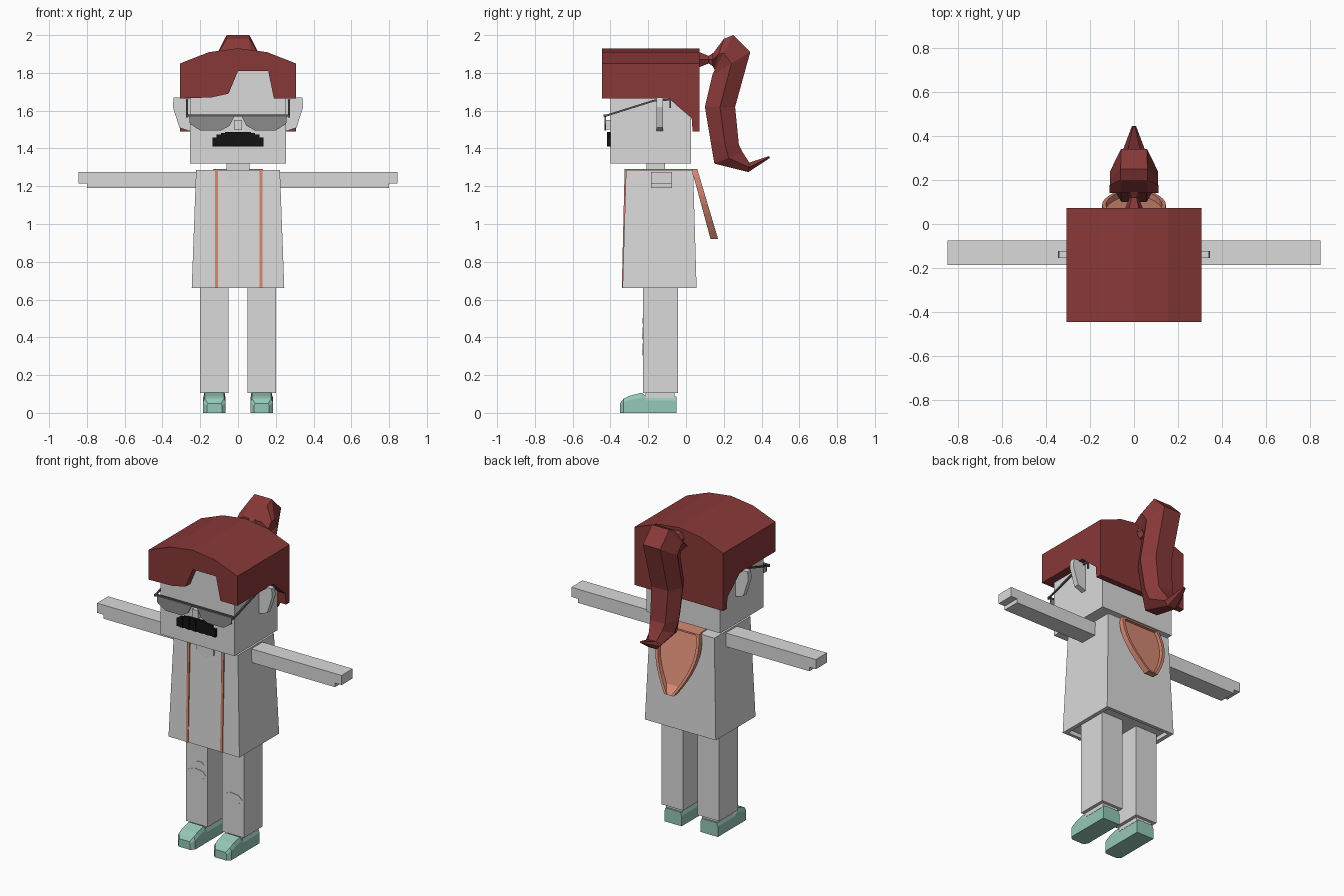
import bpy, bmesh
from math import cos, sin, pi

cube = bpy.data.objects.get("Cube")
if cube:
    bpy.data.objects.remove(cube, do_unlink=True)


def material(name, red, green, blue):
    mat = bpy.data.materials.new(name)
    mat.diffuse_color = (red, green, blue, 1)
    mat.use_nodes = True
    shader = mat.node_tree.nodes["Principled BSDF"]
    shader.inputs["Base Color"].default_value = mat.diffuse_color
    return mat


grey = material("light grey", .7, .7, .7)
maroon = material("dark red", .25, .04, .04)
salmon = material("salmon orange", .67, .25, .17)
teal = material("pale teal", .3, .58, .48)
smoke = material("smoke grey", .26, .26, .26)
charcoal = material("frame grey", .1, .1, .1)
black = material("black", .006, .006, .006)


def loft(name, mat, rings):
    """Skin a series of equal rings and close both ends."""
    bm = bmesh.new()
    rows = [[bm.verts.new(point) for point in ring] for ring in rings]
    for lower, upper in zip(rows, rows[1:]):
        for i in range(len(lower)):
            bm.faces.new((lower[i - 1], lower[i], upper[i], upper[i - 1]))
    bm.faces.new(rows[0])
    bm.faces.new(rows[-1])
    bmesh.ops.recalc_face_normals(bm, faces=bm.faces)
    mesh = bpy.data.meshes.new(name)
    bm.to_mesh(mesh)
    bm.free()
    mesh.materials.append(mat)
    bpy.context.collection.objects.link(bpy.data.objects.new(name, mesh))


def front_slab(name, mat, outline, y, side=1):
    """Extrude an outline drawn in x and z along y."""
    loft(name, mat, [[(side * x, depth, z) for x, z in outline] for depth in y])


def side_slab(name, mat, outline, x):
    """Extrude an outline drawn in y and z along x."""
    loft(name, mat, [[(across, y, z) for y, z in outline] for across in x])


def box(name, mat, x, y, z, side=1):
    left, right = x
    low, high = z
    outline = [(left, low), (right, low), (right, high), (left, high)]
    front_slab(name, mat, outline, y, side)


def both_ways(width):
    return -width, width


# Head, neck and nose
box("head", grey, x=both_ways(.255), y=(-.4, .027), z=(1.32, 1.84))
box("neck", grey, x=both_ways(.06), y=(-.21, -.11), z=(1.27, 1.33))
box("nose", grey, x=both_ways(.02), y=(-.425, -.4), z=(1.5, 1.55))

# Hair: arched cap, notched fringe and lower back
hair_width, hair_base, hair_back = .307, 1.665, .072
arch = [(t * hair_width, 1.93 - .08 * t * t) for t in (1, .5, 0, -.5, -1)]
corners = [(-hair_width, hair_base), (hair_width, hair_base)]
notch = [(-.14, 1.67), (-.05, 1.69), (0, 1.81), (.16, 1.81), (.19, hair_base)]
front_slab("hair_fringe", maroon, corners[:1] + notch + corners[1:] + arch, y=(-.445, -.36))
front_slab("hair_cap", maroon, corners + arch, y=(-.36, hair_back))
nape = [(-.09, hair_base), (-.04, 1.62), (.03, 1.56), (.035, 1.49),
        (hair_back, 1.49), (hair_back, hair_base)]
side_slab("hair_back", maroon, nape, x=both_ways(hair_width))


# Ponytail: hexagonal rings spanning an inner and an outer point
def hexagon(inner, outer, width):
    middle = [(a + b) / 2 for a, b in zip(inner, outer)]
    flat = .55 * width
    return [(-flat, *inner), (flat, *inner), (width, *middle),
            (flat, *outer), (-flat, *outer), (-width, *middle)]


loft("ponytail_tie", maroon, [hexagon((y, 1.87 - size), (y, 1.87 + size), size)
                              for y, size in ((.07, .04), (.12, .02), (.15, .04))])
inner_edge = [(.14, 1.84), (.15, 1.82), (.15, 1.81), (.14, 1.79), (.1, 1.62),
              (.13, 1.44), (.15, 1.32), (.33, 1.275), (.445, 1.35)]
outer_edge = [(.14, 1.9), (.2, 1.98), (.25, 2), (.34, 1.91), (.26, 1.62),
              (.28, 1.42), (.3, 1.38), (.335, 1.325), (.44, 1.36)]
loft("ponytail", maroon, [hexagon(inner, outer, .11 - .1 * (i / 8) ** 4)
                          for i, (inner, outer) in enumerate(zip(inner_edge, outer_edge))])


# Torso: tapered shell, recessed underneath
def torso_ring(width, z):
    front, back = (-.14 + s * .8 * width for s in both_ways(1))
    return [(-width, front, z), (width, front, z), (width, back, z), (-width, back, z)]


hem, shoulder = .66, 1.285
loft("torso", grey, [torso_ring(.22, .685), torso_ring(.22, hem),
                     torso_ring(.245, hem), torso_ring(.222, shoulder)])
neckline = [(-.06, shoulder), (-.06, 1.24), (0, 1.21), (.06, 1.24), (.06, shoulder)]
front_slab("neckline", grey, neckline, y=(-.325, -.3))

# Trim bands down the front and over the shoulders
band = [(-.34, hem), (-.325, 1.29), (.06, 1.29), (.06, 1.28), (-.315, 1.28), (-.33, hem)]
for name, x in (("right_trim", -.115), ("left_trim", .122)):
    side_slab(name, salmon, band, x=(x - .008, x + .008))


# Hanging hood: dished tongue with a raised rim, closed at its tip
def hood_ring(t):
    width = .145 * cos(1.8 * (t - .25))
    y, z = .03 + .1 * t, 1.29 - .37 * t
    rim = y + .03 + .01 * t
    floor = rim if t == 1 else y + .01
    inside = width - .018
    half = [(width, y), (width, rim), (inside, rim), (inside, floor)]
    mirrored = [(-x, depth) for x, depth in reversed(half)]
    return [(x, depth, z) for x, depth in half + mirrored]


steps = 8
loft("hood", salmon, [hood_ring(i / steps) for i in range(steps + 1)])
box("hood_collar", salmon, x=both_ways(.12), y=(-.03, .06), z=(1.28, 1.29))


# Shoe: rounded cross-section that narrows at the toe
def shoe_ring(centre, y, height):
    width = min(.06, .8 * height)
    half = [(width, 0), (width, .75 * height), (.85 * width, height)]
    mirrored = [(-x, z) for x, z in reversed(half)]
    return [(centre + x, y, z) for x, z in half + mirrored]


shoe_heights = ((-.35, .05), (-.33, .075), (-.3, .09), (-.235, .107), (-.21, .086), (-.05, .086))
sleeve = [(.21, 1.19), (.8, 1.19), (.8, 1.215), (.845, 1.215), (.845, 1.275), (.21, 1.275)]
ear = [(.25, 1.49), (.31, 1.51), (.345, 1.62), (.34, 1.67), (.25, 1.67)]
lens = [(.02, 1.57), (.26, 1.58), (.255, 1.53), (.2, 1.495), (.09, 1.495), (.045, 1.52)]
temple = [(-.434, 1.565), (-.17, 1.648), (-.08, 1.654)]
temple += [(y, z + .01) for y, z in reversed(temple)]

# Paired limbs, ears and glasses
for prefix, side in (("left_", 1), ("right_", -1)):
    front_slab(prefix + "arm", grey, sleeve, (-.185, -.075), side)
    box(prefix + "leg", grey, (.05, .2), (-.228, -.042), (.105, .7), side)
    box(prefix + "ankle", grey, (.07, .18), (-.215, -.06), (.08, .11), side)
    loft(prefix + "shoe", teal, [shoe_ring(side * .125, y, h) for y, h in shoe_heights])
    front_slab(prefix + "ear", grey, ear, (-.155, -.122), side)
    front_slab(prefix + "lens", smoke, lens, (-.432, -.424), side)
    box(prefix + "lens_rim", charcoal, (0, .275), (-.436, -.422), (1.57, 1.58), side)
    side_slab(prefix + "temple", charcoal, temple, (side * .266, side * .275))
    box(prefix + "temple_tip", charcoal, (.266, .275), (-.088, -.08), (1.615, 1.66), side)

# Torn patches on the trouser knees
for name, x, z, radius in (("right_knee_tear", -.125, .42, .065),
                           ("right_small_tear", -.105, .487, .03),
                           ("left_knee_tear", .125, .335, .065)):
    turns = [2 * pi * i / 7 for i in range(7)]
    outline = [(x + radius * cos(a), z + radius / 2 * sin(a)) for a in turns]
    front_slab(name, grey, outline, y=(-.231, -.226))

# Moustache: a row of bristles, shorter at the ends
bristles, reach = 12, .135
pitch = 2 * reach / bristles
for i in range(bristles):
    x = i * pitch - reach
    peak = 1.487 - .04 * abs((x + pitch / 2) / reach) ** 4
    front = -.417 if i % 2 else -.413
    box("moustache_bristle", black, x=(x, x + pitch), y=(front, -.399), z=(1.41, peak))
